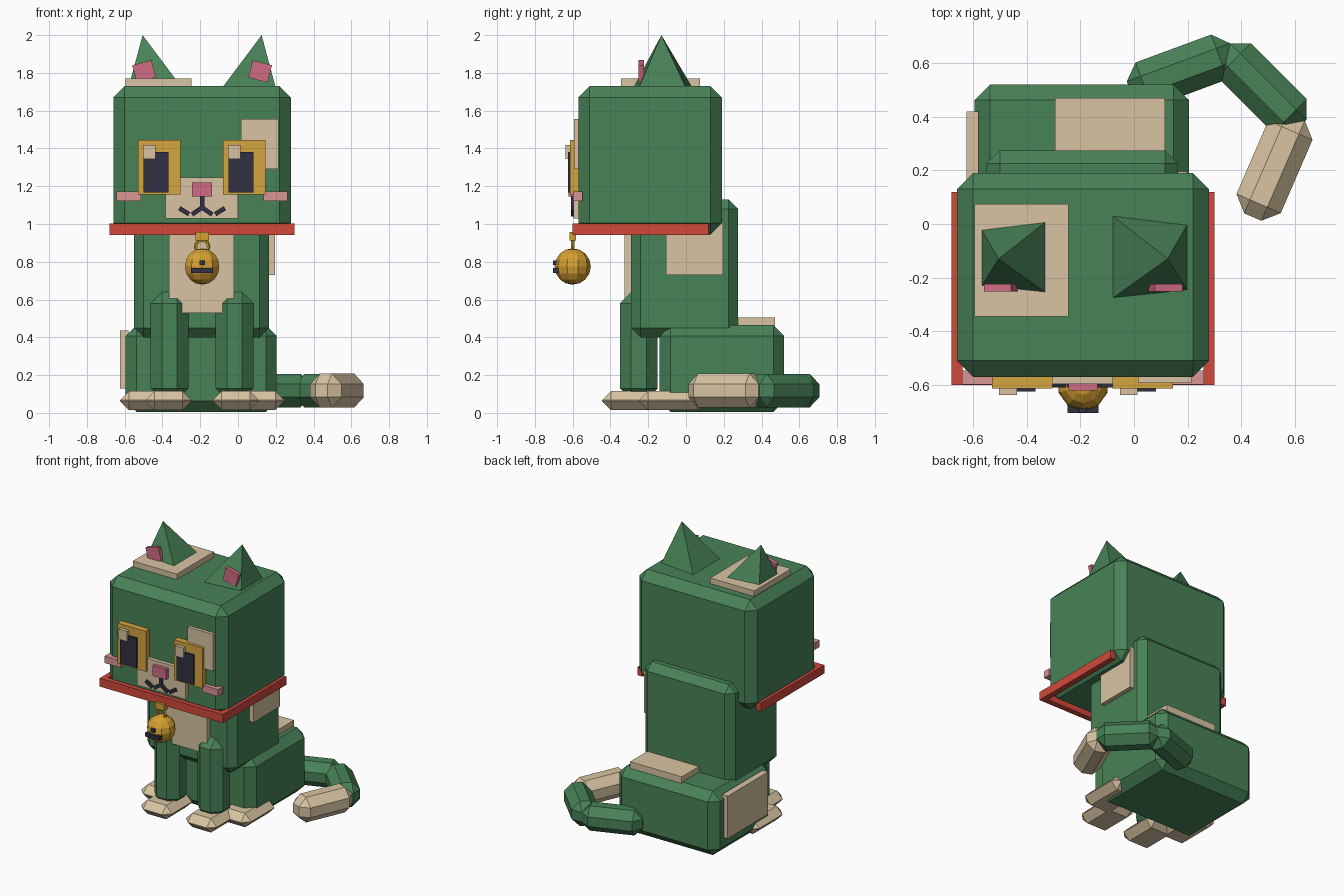
import bpy, bmesh
from math import radians, atan2, hypot
from mathutils import Vector

if "Cube" in bpy.data.objects:
    bpy.data.objects.remove(bpy.data.objects["Cube"])

CX = -0.19  # symmetry plane of the body


def material(name, rgb):
    lin = [((c / 255 + 0.055) / 1.055) ** 2.4 for c in rgb] + [1]
    m = bpy.data.materials.new(name)
    m.use_nodes = True
    m.diffuse_color = lin
    m.node_tree.nodes["Principled BSDF"].inputs["Base Color"].default_value = lin
    return m


GREEN = material("green fur", (72, 130, 87))
TAN = material("tan fur", (216, 196, 162))
GOLD = material("eye gold", (214, 166, 64))
BRASS = material("bell brass", (214, 160, 50))
RED = material("collar red", (208, 72, 60))
DARK = material("dark navy", (48, 48, 66))
PINK = material("nose pink", (208, 108, 132))
BLUSH = material("cheek blush", (216, 150, 148))


def finish(bm, name, mat):
    bmesh.ops.recalc_face_normals(bm, faces=bm.faces)
    me = bpy.data.meshes.new(name)
    bm.to_mesh(me)
    bm.free()
    me.materials.append(mat)
    ob = bpy.data.objects.new(name, me)
    bpy.context.collection.objects.link(ob)
    return ob


def block(name, mat, size, loc, bevel=0, rot=(0, 0, 0)):
    """Chamfered box given by size, centre and rotation."""
    bm = bmesh.new()
    bmesh.ops.create_cube(bm, size=1)
    bmesh.ops.scale(bm, vec=size, verts=bm.verts)
    if bevel:
        bmesh.ops.bevel(bm, geom=bm.edges[:], offset=bevel, segments=1,
                        affect='EDGES', clamp_overlap=True)
    ob = finish(bm, name, mat)
    ob.location = loc
    ob.rotation_euler = rot
    return ob


def span(name, mat, x, y, z, bevel=0):
    """Chamfered box given by its extent along each axis."""
    lo, hi = Vector((x[0], y[0], z[0])), Vector((x[1], y[1], z[1]))
    return block(name, mat, hi - lo, (lo + hi) / 2, bevel)


def bar(name, mat, a, b, thick, bevel=0):
    """Box running between two points in the ground plane."""
    dx, dy = b[0] - a[0], b[1] - a[1]
    return block(name, mat, (hypot(dx, dy), thick, thick),
                 ((a[0] + b[0]) / 2, (a[1] + b[1]) / 2, a[2]), bevel,
                 (0, 0, atan2(dy, dx)))


# Main masses
span("head", GREEN, (-0.66, 0.28), (-0.57, 0.19), (0.945, 1.73), 0.06)
span("torso", GREEN, (-0.55, 0.165), (-0.29, 0.275), (0.4, 1.13), 0.05)
span("haunches", GREEN, (-0.595, 0.205), (-0.14, 0.52), (0.005, 0.465), 0.058)

# Fur patches
span("chest_bib", TAN, (-0.365, -0.02), (-0.325, -0.28), (0.53, 0.97))
span("torso_patch", TAN, (0.15, 0.197), (-0.105, 0.195), (0.73, 1.03))
span("rump_patch", TAN, (-0.295, 0.115), (0.1, 0.47), (0.45, 0.505))
span("haunch_patch", TAN, (-0.625, -0.58), (-0.04, 0.42), (0.13, 0.435))
span("crown_patch", TAN, (-0.595, -0.245), (-0.345, 0.075), (1.72, 1.77))
span("brow_patch", TAN, (0.015, 0.215), (-0.593, -0.56), (1.29, 1.555))
span("muzzle", TAN, (-0.385, 0), (-0.596, -0.56), (1.03, 1.245))

# Eyes: the glints sit on the same side of both
for side, x in (("right", -0.53), ("left", -0.08)):
    span(side + "_eye", GOLD, (x, x + 0.226), (-0.613, -0.56), (1.155, 1.445))
    span(side + "_pupil", DARK, (x + 0.03, x + 0.162), (-0.625, -0.6), (1.168, 1.382))
    span(side + "_glint", TAN, (x + 0.027, x + 0.093), (-0.638, -0.61), (1.345, 1.418))

# Mirrored pairs
for side, s in (("right", -1), ("left", 1)):
    # Legs and paws
    block(side + "_front_leg", GREEN, (0.2, 0.2, 0.57), (CX + s * 0.172, -0.25, 0.355), 0.06)
    block(side + "_front_paw", TAN, (0.245, 0.32, 0.1), (CX + s * 0.178, -0.285, 0.065), 0.048)
    block(side + "_hind_paw", TAN, (0.245, 0.36, 0.1), (CX + s * 0.313, -0.07, 0.065), 0.048)

    # Ear: off-centre pyramid with a pink inner plate
    bm = bmesh.new()
    base = [(0.105, 0.035), (0.39, 0), (0.39, -0.25), (0.105, -0.28)]
    ring = [bm.verts.new((CX + s * x, y, 1.72)) for x, y in base]
    tip = bm.verts.new((CX + s * 0.315, -0.13, 2))
    bm.faces.new(ring)
    for i in range(4):
        bm.faces.new((ring[i], ring[i - 1], tip))
    finish(bm, side + "_ear", GREEN)
    block(side + "_inner_ear", PINK, (0.105, 0.028, 0.095),
          (CX + s * 0.307, -0.237, 1.808), 0, (0, s * radians(15), 0))

    # Cheek and mouth strokes
    block(side + "_cheek", BLUSH, (0.128, 0.052, 0.05), (CX + s * 0.388, -0.573, 1.147))
    block(side + "_mouth_inner", DARK, (0.07, 0.02, 0.024), (CX + s * 0.025, -0.6, 1.07),
          0, (0, s * radians(35), 0))
    block(side + "_mouth_outer", DARK, (0.06, 0.02, 0.024), (CX + s * 0.095, -0.6, 1.068),
          0, (0, s * radians(-32), 0))

    # Collar side
    edge = CX + s * 0.47
    block(side + "_collar", RED, (0.04, 0.72, 0.06), (edge, -0.24, 0.973))

block("mouth_stem", DARK, (0.024, 0.02, 0.07), (CX, -0.6, 1.11))
block("nose", PINK, (0.107, 0.055, 0.075), (CX, -0.594, 1.182))
span("front_collar", RED, (-0.68, 0.295), (-0.6, -0.56), (0.943, 1.003))

# Bell with hanger, loop, slot and holes
block("bell_hanger", BRASS, (0.072, 0.035, 0.045), (CX, -0.6, 0.936))
bpy.ops.mesh.primitive_torus_add(location=(CX, -0.6, 0.88), rotation=(radians(90), 0, 0),
                                 major_segments=10, minor_segments=5,
                                 major_radius=0.034, minor_radius=0.01)
bpy.context.object.name = "bell_loop"
bpy.context.object.data.materials.append(BRASS)
bm = bmesh.new()
bmesh.ops.create_uvsphere(bm, u_segments=10, v_segments=8, radius=0.096)
bell = finish(bm, "bell", BRASS)
bell.location = (CX, -0.6, 0.775)
block("bell_slot", DARK, (0.115, 0.03, 0.026), (CX, -0.69, 0.753))
block("bell_hole", DARK, (0.03, 0.03, 0.024), (CX, -0.688, 0.795))

# Tail curling forward, with a tan tip
bar("tail_base", GREEN, (-0.015, 0.5, 0.118), (0.37, 0.642), 0.178, 0.055)
bar("tail_middle", GREEN, (0.335, 0.65, 0.118), (0.62, 0.365), 0.178, 0.055)
bar("tail_tip", TAN, (0.605, 0.4, 0.118), (0.443, 0.026), 0.18, 0.055)
